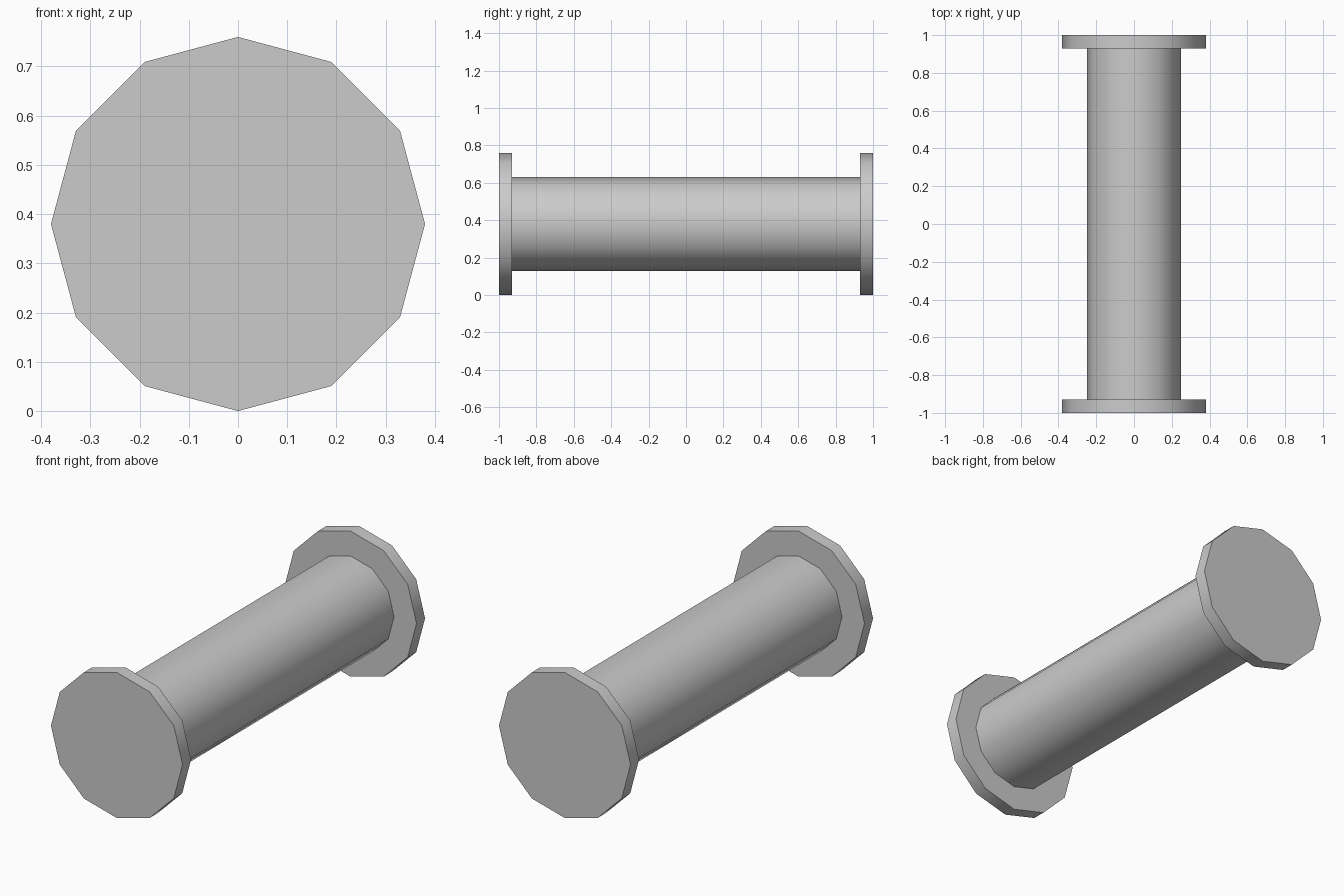
import bpy
import math

cube = bpy.data.objects.get("Cube")
if cube:
    bpy.data.objects.remove(cube, do_unlink=True)

SIDES = 12
AXIS_Z = 0.38       # height of the spool's axis
HALF_LENGTH = 1.0
FLANGE_DEPTH = 0.07

grey = bpy.data.materials.new("plain grey")
grey.use_nodes = True
colour = (0.6, 0.6, 0.6, 1)
grey.diffuse_color = colour
grey.node_tree.nodes["Principled BSDF"].inputs["Base Color"].default_value = colour


def add_cylinder(name, radius, depth, y):
    """Twelve-sided cylinder lying along y, with a corner pointing up."""
    bpy.ops.mesh.primitive_cylinder_add(
        vertices=SIDES, radius=radius, depth=depth,
        location=(0, y, AXIS_Z), rotation=(math.pi / 2, 0, 0))
    part = bpy.context.object
    part.name = name
    part.data.materials.append(grey)
    bpy.ops.object.transform_apply(location=False, rotation=True, scale=False)
    bpy.ops.object.shade_smooth_by_angle(angle=math.radians(40))
    return part


# Central barrel between the flanges
add_cylinder("barrel", 0.25, 2 * (HALF_LENGTH - FLANGE_DEPTH), 0)

# End flanges
for name, side in (("front_flange", -1), ("back_flange", 1)):
    add_cylinder(name, AXIS_Z, FLANGE_DEPTH, side * (HALF_LENGTH - FLANGE_DEPTH / 2))
